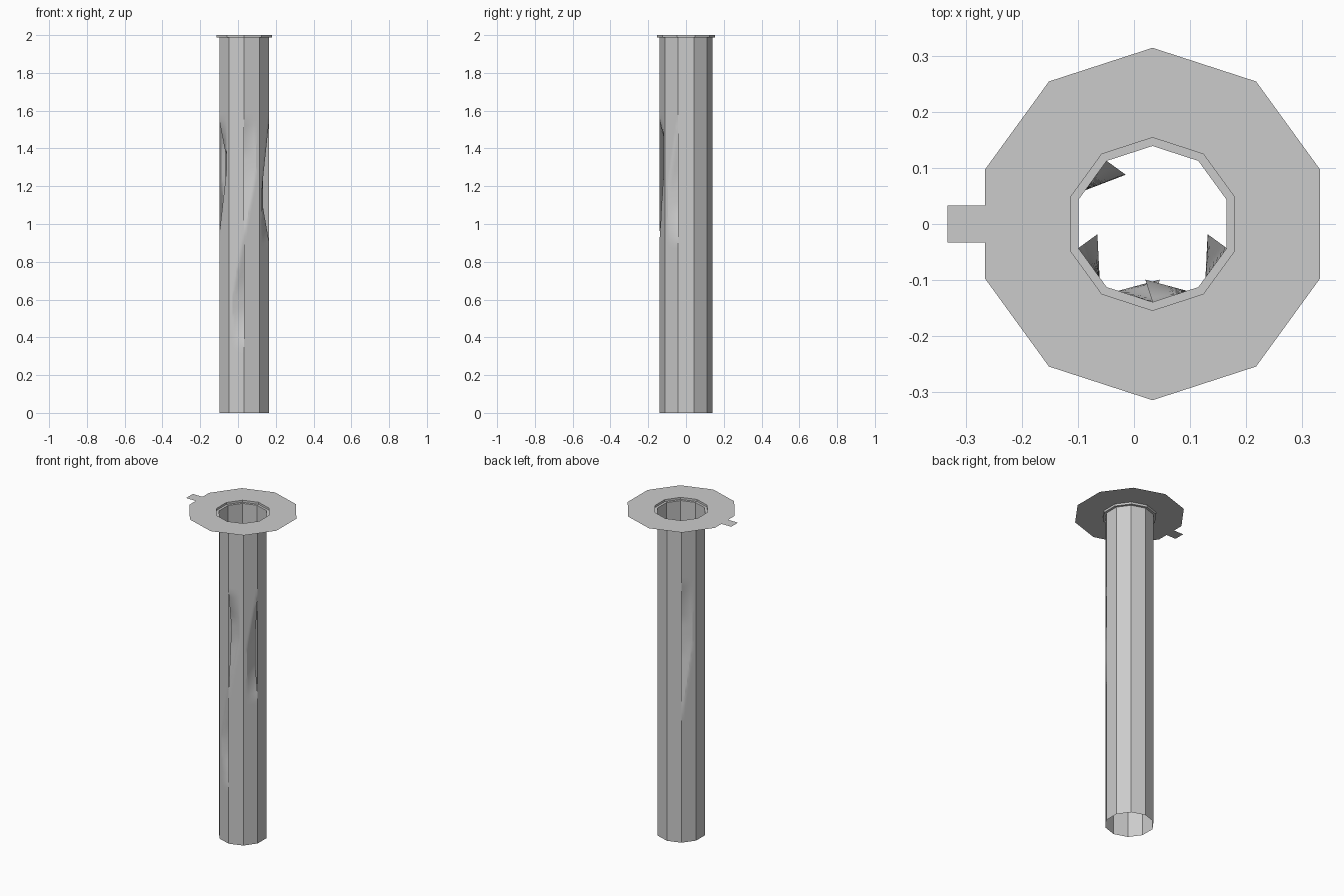
import bpy, bmesh, math

if "Cube" in bpy.data.objects:
    bpy.data.objects.remove(bpy.data.objects["Cube"])

CX = 0.033            # tube axis, the tab balances the width
SIDES = 10
STEP = 360 / SIDES
R_TUBE, R_COLLAR, R_PLATE = 0.139, 0.154, 0.314
Z_LEDGE, Z_TOP = 1.987, 2.0


def pt(r, deg, z):
    a = math.radians(deg)
    return (CX + r * math.cos(a), r * math.sin(a), z)


def finish(name, bm):
    bmesh.ops.remove_doubles(bm, verts=bm.verts, dist=1e-5)
    me = bpy.data.meshes.new(name)
    bm.to_mesh(me)
    bm.free()
    ob = bpy.data.objects.new(name, me)
    bpy.context.collection.objects.link(ob)
    return ob


# dents pressed in beside a vertical slit:
# first angle of facet -> (slit on the right?, z of blunt end, z of pointed tip)
dents = {
    -90: (False, 1.55, 0.95),
    -162: (False, 1.55, 0.95),
    126: (False, 1.60, 0.78),
    -126: (True, 0.36, 0.96),
    -54: (True, 0.90, 1.55),
}


def dent_depth(u, z, blunt, tip):
    t = (z - blunt) / (tip - blunt)      # 0 at the blunt end, 1 at the tip
    if t <= 0 or t >= 1:
        return 0
    along = min(1, t / 0.3, (1 - t) / 0.45)
    width = 0.75 * min(1, (1 - t) / 0.55)
    return 0.042 * along * max(0, 1 - u / width)


# tube: plain flat facets, finer grid where a facet is dented
bm = bmesh.new()
for k in range(SIDES):
    a = -198 + STEP * k
    key = next((d for d in dents if (d - a) % 360 < 1 or (d - a) % 360 > 359), None)
    p, q = pt(R_TUBE, a, 0), pt(R_TUBE, a + STEP, 0)
    mid = math.radians(a + STEP / 2)
    nu, nz = (8, 64) if key is not None else (1, 1)
    grid = []
    for j in range(nz + 1):
        z = Z_LEDGE * j / nz
        row = []
        for i in range(nu + 1):
            u = i / nu
            d = 0
            if key is not None:
                right, blunt, tip = dents[key]
                d = dent_depth(1 - u if right else u, z, blunt, tip)
            row.append(bm.verts.new((p[0] + (q[0] - p[0]) * u - d * math.cos(mid),
                                     p[1] + (q[1] - p[1]) * u - d * math.sin(mid), z)))
        grid.append(row)
    for j in range(nz):
        for i in range(nu):
            bm.faces.new((grid[j][i], grid[j][i + 1], grid[j + 1][i + 1], grid[j + 1][i]))
tube = finish("dented_tube", bm)
bpy.context.view_layer.objects.active = tube
tube.select_set(True)
bpy.ops.object.shade_smooth_by_angle(angle=math.radians(25))

# collar and flat plate: ledge, short wall, wide ring
bm = bmesh.new()
profile = [(R_TUBE, Z_LEDGE), (R_COLLAR, Z_LEDGE), (R_COLLAR, Z_TOP), (R_PLATE, Z_TOP)]
rings = [[bm.verts.new(pt(r, 90 + STEP * k, z)) for k in range(SIDES)] for r, z in profile]
for lo, hi in zip(rings, rings[1:]):
    for k in range(SIDES):
        n = (k + 1) % SIDES
        bm.faces.new((lo[k], hi[k], hi[n], lo[n]))
finish("top_plate", bm)

# small square tab on the left edge of the plate
bm = bmesh.new()
x_edge = CX - R_PLATE * math.cos(math.radians(18))
bm.faces.new([bm.verts.new((x, y, Z_TOP)) for x, y in
              ((-0.332, -0.033), (x_edge, -0.033), (x_edge, 0.033), (-0.332, 0.033))])
finish("plate_tab", bm)
